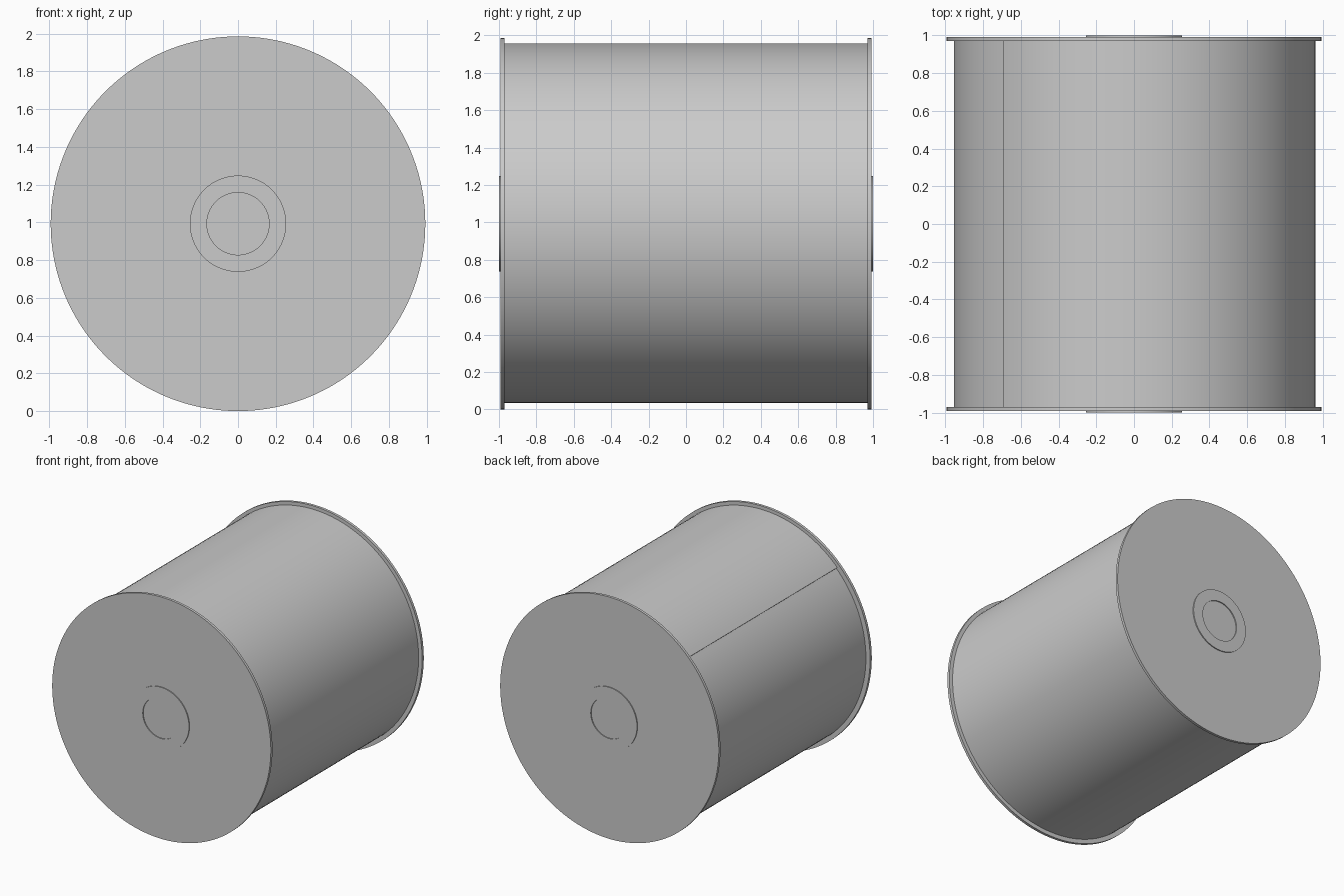
import bpy, bmesh
from math import sin, cos, pi, radians

if "Cube" in bpy.data.objects:
    bpy.data.objects.remove(bpy.data.objects["Cube"])

CZ = 0.9925      # axle height
SEG = 160


def finish(name, bm):
    bmesh.ops.recalc_face_normals(bm, faces=bm.faces)
    mesh = bpy.data.meshes.new(name)
    bm.to_mesh(mesh)
    bm.free()
    ob = bpy.data.objects.new(name, mesh)
    bpy.context.collection.objects.link(ob)
    bpy.context.view_layer.objects.active = ob
    ob.select_set(True)
    bpy.ops.object.shade_smooth_by_angle(angle=radians(30))
    ob.select_set(False)
    return ob


def prism(name, outline, y0, y1):
    """Extrude an (x, z) outline along y."""
    bm = bmesh.new()
    face = bm.faces.new([bm.verts.new((x, y0, z + CZ)) for x, z in outline])
    ext = bmesh.ops.extrude_face_region(bm, geom=[face], use_keep_orig=True)
    moved = [v for v in ext["geom"] if isinstance(v, bmesh.types.BMVert)]
    bmesh.ops.translate(bm, verts=moved, vec=(0, y1 - y0, 0))
    return finish(name, bm)


def ring(name, r_in, r_out, y0, y1):
    """Revolve a rectangular section round the y axis."""
    bm = bmesh.new()
    section = [(r_in, y0), (r_out, y0), (r_out, y1), (r_in, y1)]
    loops = []
    for i in range(SEG):
        a = 2 * pi * i / SEG
        loops.append([bm.verts.new((r * cos(a), y, CZ + r * sin(a))) for r, y in section])
    for i in range(SEG):
        a, b = loops[i], loops[(i + 1) % SEG]
        for k in range(4):
            n = (k + 1) % 4
            bm.faces.new((a[k], a[n], b[n], b[k]))
    return finish(name, bm)


circle = [(cos(2 * pi * i / SEG), sin(2 * pi * i / SEG)) for i in range(SEG)]

# Wound sheet: one spiral turn whose loose end makes the seam
seam = radians(136)
spiral = []
for i in range(SEG + 1):
    a = seam - 2 * pi * i / SEG
    r = 0.966 - 0.013 * i / SEG
    spiral.append((r * cos(a), r * sin(a)))
prism("wound_sheet", spiral, -0.97, 0.97)

# End flanges and raised hub rings
for side, label in ((-1, "front"), (1, "back")):
    prism(label + "_flange", [(x * 0.9925, z * 0.9925) for x, z in circle],
          side * 0.97, side * 0.992)
    ring(label + "_hub_ring", 0.165, 0.255, side * 0.985, side * 1.0)
